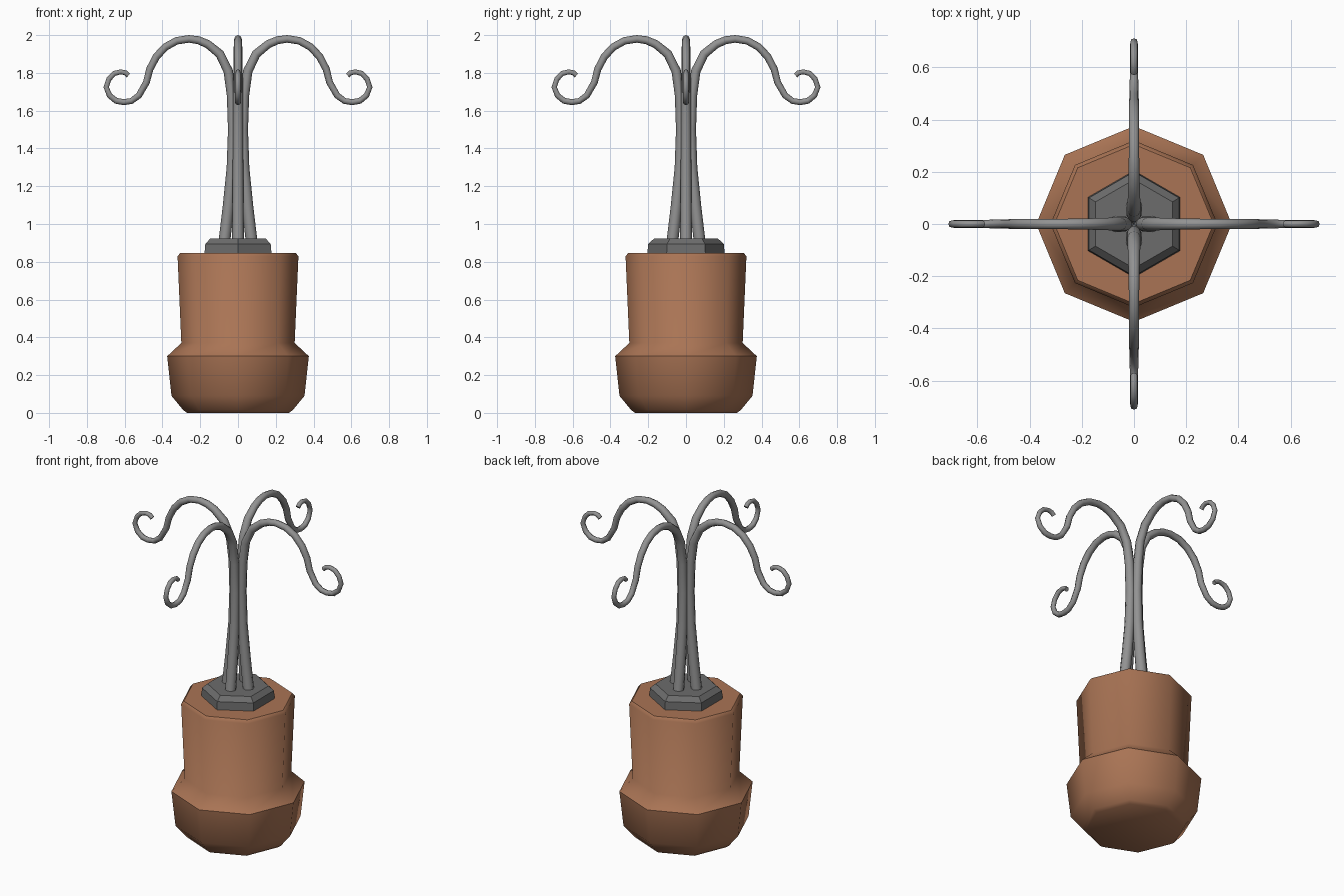
import bpy, math

if "Cube" in bpy.data.objects:
    bpy.data.objects.remove(bpy.data.objects["Cube"])


def material(name, rgb):
    m = bpy.data.materials.new(name)
    m.diffuse_color = (*rgb, 1)
    m.use_nodes = True
    m.node_tree.nodes["Principled BSDF"].inputs["Base Color"].default_value = m.diffuse_color
    return m


terracotta = material("terracotta brown", (0.40, 0.175, 0.09))
dark_grey = material("dark grey", (0.15, 0.15, 0.15))
mid_grey = material("mid grey", (0.29, 0.29, 0.29))


def lathe(name, profile, sides, start, mat, smooth_angle):
    """Closed solid from (radius, z) rings with a low side count."""
    verts, faces = [], []
    for r, z in profile:
        for i in range(sides):
            a = start + 2 * math.pi * i / sides
            verts.append((r * math.cos(a), r * math.sin(a), z))
    for k in range(len(profile) - 1):
        for i in range(sides):
            j = (i + 1) % sides
            faces.append((k * sides + i, k * sides + j,
                          (k + 1) * sides + j, (k + 1) * sides + i))
    faces.append(tuple(reversed(range(sides))))
    last = (len(profile) - 1) * sides
    faces.append(tuple(range(last, last + sides)))
    me = bpy.data.meshes.new(name)
    me.from_pydata(verts, [], faces)
    me.materials.append(mat)
    ob = bpy.data.objects.new(name, me)
    bpy.context.collection.objects.link(ob)
    if smooth_angle:
        bpy.ops.object.select_all(action='DESELECT')
        ob.select_set(True)
        bpy.context.view_layer.objects.active = ob
        bpy.ops.object.shade_smooth_by_angle(angle=math.radians(smooth_angle))
    return ob


# Octagonal pot with a bulging foot
lathe("pot", [(0.27, 0), (0.29, 0.015), (0.352, 0.09), (0.375, 0.30),
              (0.30, 0.37), (0.32, 0.83), (0.305, 0.847)],
      8, 0, terracotta, 48)

# Hexagonal collar on top of the pot
lathe("collar", [(0.205, 0.84), (0.20, 0.895), (0.17, 0.922)],
      6, math.pi / 2, dark_grey, 0)

# Curling stem: (distance from axis, z, tube radius)
path = [(0.073, 0.90, 0.031), (0.050, 1.10, 0.030), (0.032, 1.30, 0.028),
        (0.026, 1.50, 0.027), (0.033, 1.68, 0.026), (0.052, 1.81, 0.025),
        (0.096, 1.90, 0.024), (0.16, 1.952, 0.022), (0.21, 1.973, 0.021),
        (0.26, 1.98, 0.020), (0.325, 1.970, 0.020), (0.385, 1.937, 0.020),
        (0.433, 1.885, 0.020), (0.467, 1.82, 0.019), (0.485, 1.75, 0.018),
        (0.525, 1.68, 0.017), (0.565, 1.651, 0.016), (0.605, 1.645, 0.016),
        (0.645, 1.652, 0.016), (0.680, 1.680, 0.015), (0.698, 1.725, 0.014),
        (0.683, 1.768, 0.014), (0.655, 1.797, 0.014), (0.620, 1.806, 0.013),
        (0.595, 1.800, 0.013), (0.580, 1.786, 0.013)]
curve = bpy.data.curves.new("stem", 'CURVE')
curve.dimensions = '3D'
curve.bevel_depth = 1.0
curve.bevel_resolution = 2
curve.use_fill_caps = True
curve.materials.append(mid_grey)
spline = curve.splines.new('POLY')
spline.points.add(len(path) - 1)
for p, (d, z, r) in zip(spline.points, path):
    p.co = (d, 0, z, 1)
    p.radius = r
spline.use_smooth = True

# Four stems around the axis
for i, side in enumerate(("right", "back", "left", "front")):
    ob = bpy.data.objects.new(side + "_stem", curve)
    ob.rotation_euler.z = i * math.pi / 2
    bpy.context.collection.objects.link(ob)
